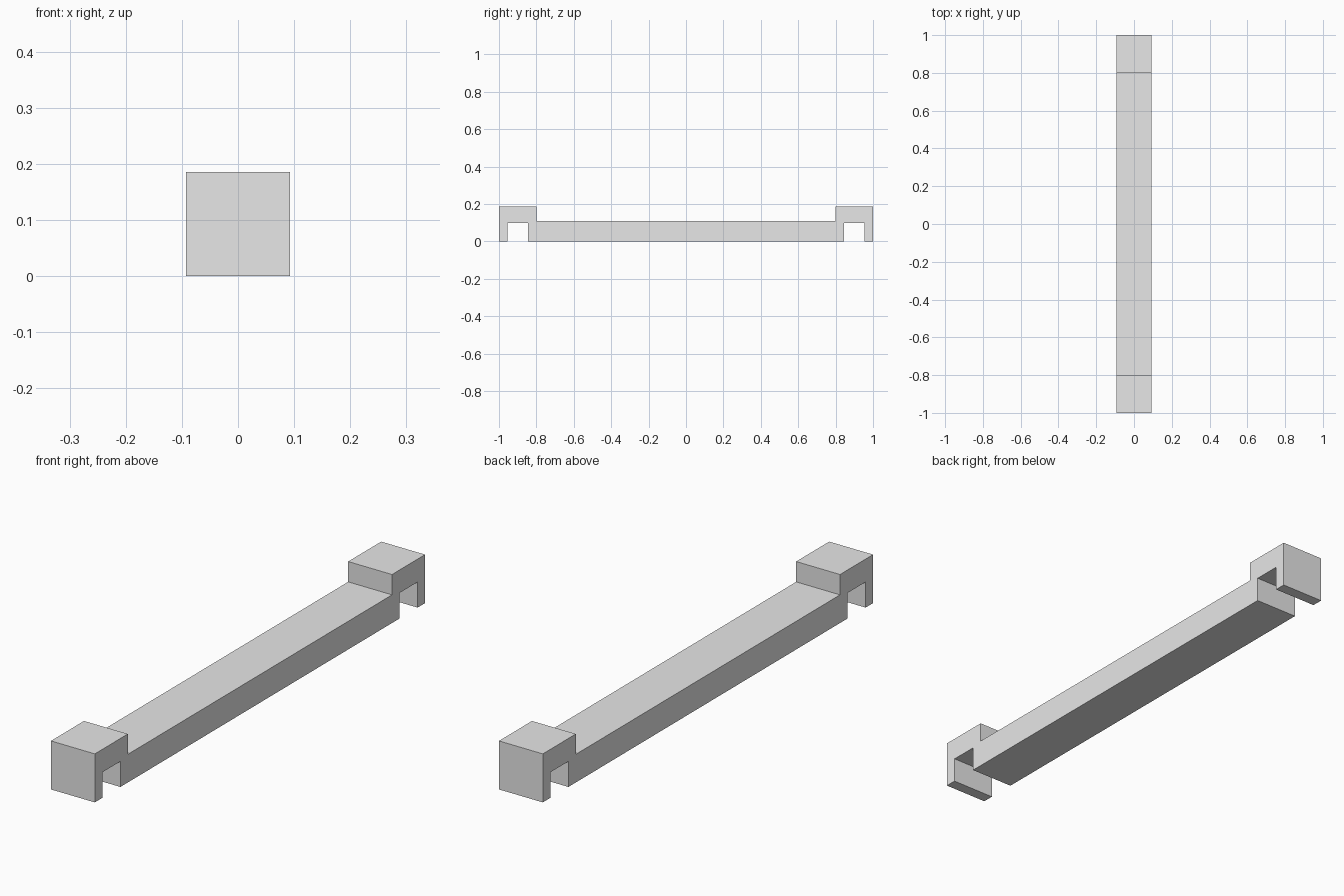
import bpy
import bmesh

cube = bpy.data.objects.get("Cube")
if cube:
    bpy.data.objects.remove(cube, do_unlink=True)

# Single light grey material
grey = bpy.data.materials.new("light_grey")
grey.use_nodes = True
grey.diffuse_color = (0.8, 0.8, 0.8, 1)
grey.node_tree.nodes["Principled BSDF"].inputs["Base Color"].default_value = grey.diffuse_color

WIDTH = 0.186       # across x
TOP = 0.186         # top of the raised ends
BEAM_TOP = 0.108    # top of the long beam
SLOT_TOP = 0.098    # ceiling of the hook slots
END_IN, SLOT_IN, SLOT_OUT = 0.8, 0.845, 0.955

# Side outline of one half (y, z), from the beam bottom round the hook to the beam top
half = [(SLOT_IN, 0), (SLOT_IN, SLOT_TOP), (SLOT_OUT, SLOT_TOP), (SLOT_OUT, 0),
        (1, 0), (1, TOP), (END_IN, TOP), (END_IN, BEAM_TOP)]
outline = half + [(-y, z) for y, z in reversed(half)]

# Extrude the mirrored outline across the width
bm = bmesh.new()
side = bm.faces.new([bm.verts.new((-WIDTH / 2, y, z)) for y, z in outline])
extruded = bmesh.ops.extrude_face_region(bm, geom=[side], use_keep_orig=True)
moved = [v for v in extruded["geom"] if isinstance(v, bmesh.types.BMVert)]
bmesh.ops.translate(bm, verts=moved, vec=(WIDTH, 0, 0))
bmesh.ops.recalc_face_normals(bm, faces=bm.faces)

mesh = bpy.data.meshes.new("hooked_beam")
bm.to_mesh(mesh)
bm.free()
mesh.materials.append(grey)
beam = bpy.data.objects.new("hooked_beam", mesh)
bpy.context.collection.objects.link(beam)
